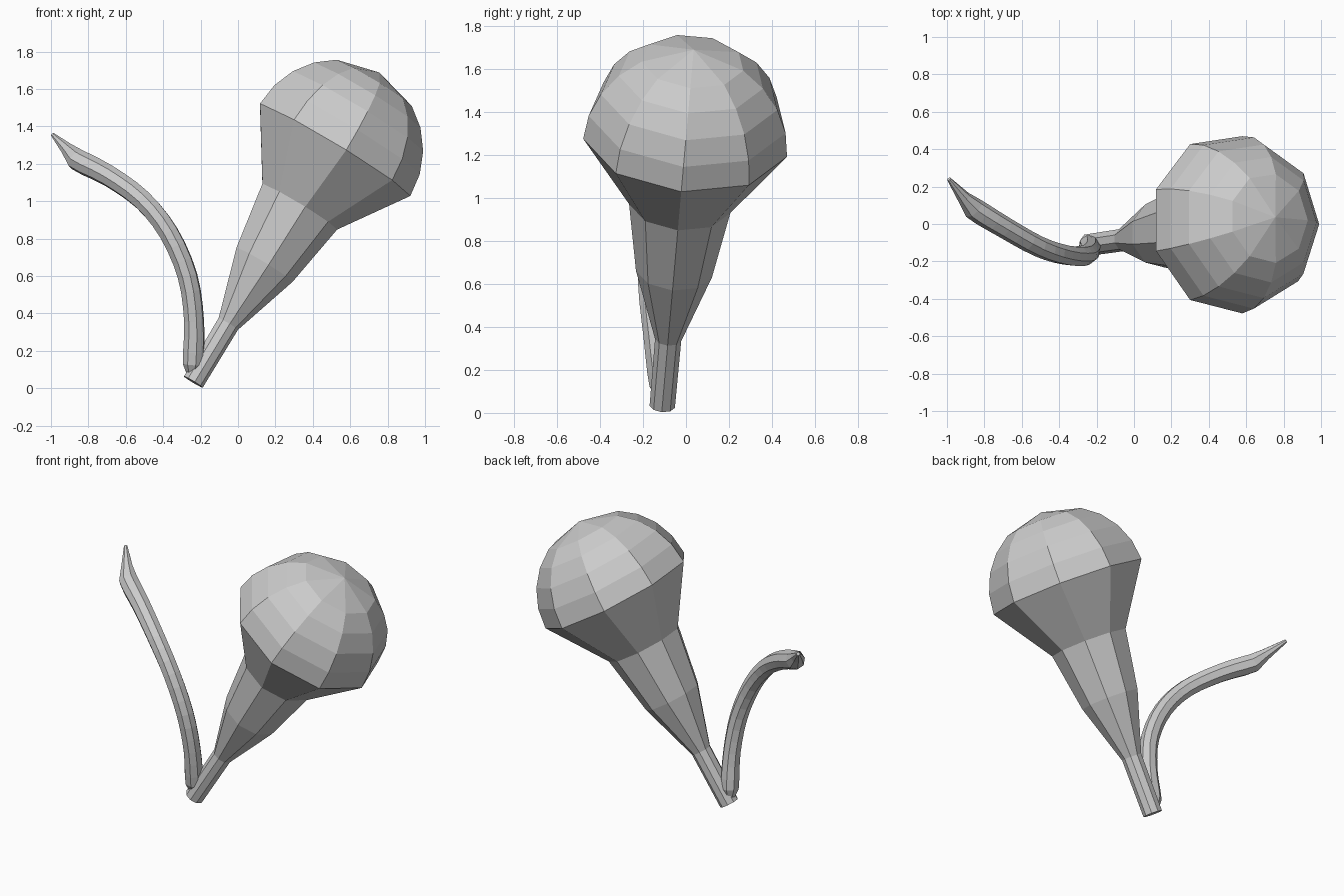
import bpy, bmesh, math
from mathutils import Vector

old = bpy.data.objects.get("Cube")
if old:
    bpy.data.objects.remove(old, do_unlink=True)

grey = bpy.data.materials.new("plain_grey")
grey.use_nodes = True
colour = (0.6, 0.6, 0.6, 1)
grey.diffuse_color = colour
grey.node_tree.nodes["Principled BSDF"].inputs["Base Color"].default_value = colour


def skin(name, rings, apex=None):
    """Bridge equal rings of points into a capped tube, optionally ending in a point."""
    bm = bmesh.new()
    loops = [[bm.verts.new(p) for p in ring] for ring in rings]
    n = len(loops[0])
    for a, b in zip(loops, loops[1:]):
        for i in range(n):
            j = (i + 1) % n
            bm.faces.new((a[i], a[j], b[j], b[i]))
    bm.faces.new(loops[0][::-1])
    if apex is None:
        bm.faces.new(loops[-1])
    else:
        top = bm.verts.new(apex)
        for i in range(n):
            bm.faces.new((loops[-1][i], loops[-1][(i + 1) % n], top))
    bmesh.ops.recalc_face_normals(bm, faces=bm.faces)
    mesh = bpy.data.meshes.new(name)
    bm.to_mesh(mesh)
    bm.free()
    mesh.materials.append(grey)
    obj = bpy.data.objects.new(name, mesh)
    bpy.context.collection.objects.link(obj)
    return obj


def ring(centre, axis, side, radius, count):
    side = (side - axis * side.dot(axis)).normalized()
    other = axis.cross(side)
    turn = math.tau / count
    return [centre + radius * (math.cos(i * turn) * side + math.sin(i * turn) * other)
            for i in range(count)]


# Flared bulb: stalk and funnel, closed by a faceted dome
base = Vector((-0.24, -0.11, 0.034))
axis = Vector((0.75, 0.11, 1.246)).normalized()
rim, rim_at = 0.483, 1.453
profile = [(0, 0.06), (0.363, 0.062), (0.734, 0.18), (1.097, 0.24)]
for degrees in (0, 15, 30, 45, 60):
    a = math.radians(degrees)
    profile.append((rim_at + rim * math.sin(a), rim * math.cos(a)))
skin("bulb", [ring(base + axis * t, axis, Vector((1, 0, 0)), r, 9) for t, r in profile],
     base + axis * (rim_at + rim))

# Curved tendril: x, y, z, radius along its path
path = [Vector(p) for p in (
    (-0.245, -0.105, 0.06, 0.025), (-0.24, -0.115, 0.13, 0.057),
    (-0.235, -0.145, 0.36, 0.055), (-0.27, -0.17, 0.6, 0.055),
    (-0.37, -0.165, 0.83, 0.055), (-0.51, -0.12, 1.005, 0.056),
    (-0.69, -0.02, 1.135, 0.058), (-0.86, 0.085, 1.222, 0.06),
    (-0.91, 0.14, 1.275, 0.037), (-0.99, 0.24, 1.355, 0.011))]


def spline(k, t):
    p0, p1, p2, p3 = path[k - 1:k + 3]
    return 0.5 * (2 * p1 + (p2 - p0) * t + (2 * p0 - 5 * p1 + 4 * p2 - p3) * t * t
                  + (3 * p1 - p0 - 3 * p2 + p3) * t ** 3)


points = [path[0]]
for k in range(1, 7):
    points += [spline(k, s / 3) for s in range(3)]
points += path[7:]
rings = []
for i, p in enumerate(points):
    before, after = points[max(i - 1, 0)], points[min(i + 1, len(points) - 1)]
    along = (after - before).to_3d().normalized()
    rings.append(ring(p.to_3d(), along, Vector((0.5, 0.85, 0)), p.w, 8))
skin("tendril", rings)
